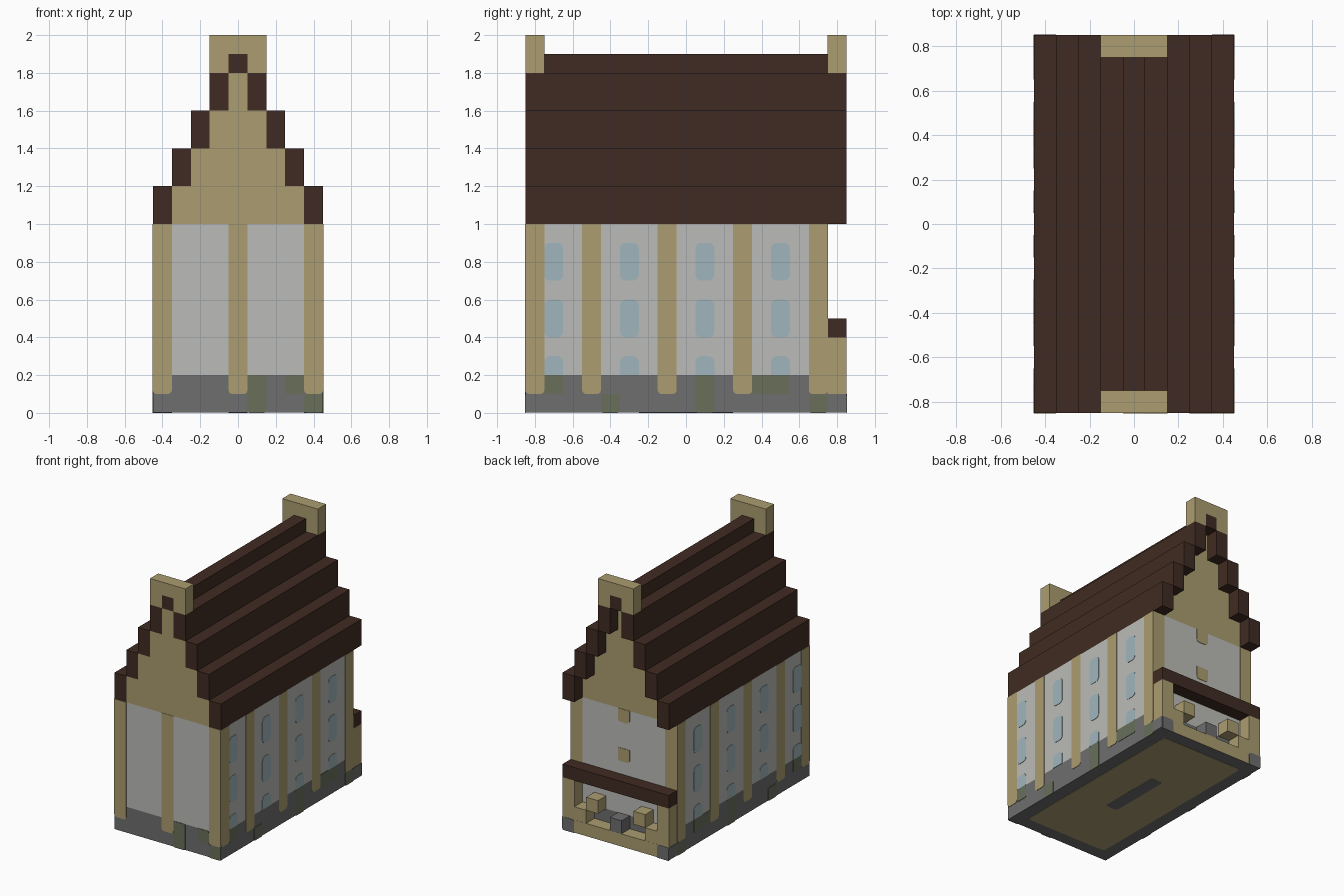
import bpy, bmesh, math
from mathutils import Vector

cube = bpy.data.objects.get("Cube")
if cube:
    bpy.data.objects.remove(cube, do_unlink=True)


def material(name, *rgb):
    m = bpy.data.materials.new(name)
    m.use_nodes = True
    m.diffuse_color = (*rgb, 1)
    m.node_tree.nodes["Principled BSDF"].inputs["Base Color"].default_value = (*rgb, 1)
    return m


SAND = material("sandstone", .407, .337, .162)
BROWN = material("brown_tile", .051, .024, .016)
WHITE = material("pale_plaster", .5, .5, .48)
GLASS = material("pale_blue_glass", .352, .468, .503)
GREY = material("grey_stone", .156, .156, .156)
MOSS = material("mossy_stone", .138, .159, .102)

W, D, WALL = .45, .85, .75      # half width, half depth, back wall position
T = .003                        # plate thickness


def finish(name, bm, mat):
    bmesh.ops.recalc_face_normals(bm, faces=bm.faces)
    mesh = bpy.data.meshes.new(name)
    bm.to_mesh(mesh)
    bm.free()
    mesh.materials.append(mat)
    obj = bpy.data.objects.new(name, mesh)
    bpy.context.collection.objects.link(obj)
    return obj


def boxes(name, mat, items, mirror=False):
    """Join boxes given as (x range, y range, z range), optionally mirrored in x."""
    bm = bmesh.new()
    for xs, ys, zs in items:
        for side in ((1, -1) if mirror else (1,)):
            made = bmesh.ops.create_cube(bm, size=1)["verts"]
            for v in made:
                v.co = Vector((side * xs[v.co.x > 0], ys[v.co.y > 0], zs[v.co.z > 0]))
    return finish(name, bm, mat)


def outline(u0, u1, z0, z1, low, high):
    """Rectangle with rounded lower and upper corners."""
    pts = []
    corners = ((u0, z0, low, 180), (u1, z0, low, 270), (u1, z1, high, 0), (u0, z1, high, 90))
    for u, z, r, start in corners:
        cu = u + (r if u == u0 else -r)
        cz = z + (r if z == z0 else -r)
        for k in range(4 if r else 1):
            a = math.radians(start + 30 * k)
            pts.append((cu + r * math.cos(a), cz + r * math.sin(a)))
    return pts


PLACE = {
    "front": lambda u, z, t: (u, -D - t, z),
    "back": lambda u, z, t: (u, WALL + t, z),
    "porch": lambda u, z, t: (u, D + t, z),
    "left": lambda u, z, t: (W + t, u, z),
    "right": lambda u, z, t: (-W - t, u, z),
    "under": lambda u, v, t: (u, v, T - t),
}


def plates(name, mat, face, rects, low=0, high=0, thick=T):
    bm = bmesh.new()
    for rect in rects:
        pts = outline(*rect, low, high)
        rings = [[bm.verts.new(PLACE[face](u, z, t)) for u, z in pts] for t in (0, thick)]
        for ring in rings:
            bm.faces.new(ring)
        for i in range(len(pts)):
            j = (i + 1) % len(pts)
            bm.faces.new((rings[0][i], rings[0][j], rings[1][j], rings[1][i]))
    return finish(name, bm, mat)


# Main block and its stone footing
boxes("footing_slab", GREY, [((-W, W), (-D, D), (T, .01))])
boxes("stone_plinth", GREY, [((-W, W), (-D, WALL), (.01, .2))])
boxes("plaster_walls", WHITE, [((-W, W), (-D, WALL), (.2, 1))])

# Stepped roof and the gable filling beneath it
steps = [(.35 - .1 * i, 1 + .2 * i) for i in range(4)]
boxes("roof_steps", BROWN, [((x, x + .1), (-D, D), (z, z + .2)) for x, z in steps], mirror=True)
boxes("roof_ridge", BROWN, [((-.05, .05), (-D, D), (1.8, 1.9))])
boxes("gable_wall", SAND, [((-x, x), (-D, WALL), (z, z + .2)) for x, z in steps])

# Gable caps wrapped round both ridge ends
for name, ys in (("front_cap", (-D, -WALL)), ("back_cap", (WALL, D))):
    boxes(name, SAND, [((.05, .15), ys, (1.8, 2)), ((0, .05), ys, (1.9, 2))], mirror=True)

# Pilasters
plates("front_pilasters", SAND, "front",
       [(x - .05, x + .05, .1, 1) for x in (-.4, 0, .4)], low=.02)
plates("back_pilasters", SAND, "back", [(x - .05, x + .05, .1, 1) for x in (-.4, .4)], low=.02)
plates("back_blocks", SAND, "back", [(-.05, .05, .9, 1), (-.05, .05, .6, .7)], low=.02)

# Side pilasters, windows and mossy stones, the same on both sides
bays = (-.7, -.3, .1, .5)
moss = [(-.75, -.65, .1, .2), (-.45, -.35, 0, .1), (.05, .15, 0, .2),
        (.35, .55, .1, .2), (.65, .75, 0, .1)]
for side in ("left", "right"):
    plates(side + "_pilasters", SAND, side,
           [(y - .05, y + .05, .1, 1) for y in (-.8, -.5, -.1, .3, .7)], low=.02)
    plates(side + "_windows", GLASS, side,
           [(y - .05, y + .05, z, z + .2) for y in bays for z in (.4, .7)], low=.03, high=.03)
    plates(side + "_low_windows", GLASS, side,
           [(y - .05, y + .05, .2, .3) for y in bays], high=.03)
    plates(side + "_moss", MOSS, side, moss, low=.012, high=.012)
    plates(side + "_porch_stone", GREY, side, [(WALL, D, .01, .1)])
plates("front_moss", MOSS, "front",
       [(.05, .15, 0, .2), (.25, .35, .1, .2), (.35, .45, 0, .1)], low=.012, high=.012)

# Back stall: frame, sill, goods and roof
stall = (WALL, D)
boxes("stall_frame", SAND, [((.35, W), stall, (.01, .4)), ((.25, .35), stall, (.1, .2)),
                            ((0, .35), stall, (.01, .1))], mirror=True)
boxes("stall_crates", SAND, [((.15, .25), stall, (.2, .3))], mirror=True)
boxes("stall_block", GREY, [((-.05, .05), stall, (.1, .2))])
boxes("stall_roof", BROWN, [((-W, W), stall, (.4, .5))])
plates("stall_corner_stones", GREY, "porch", [(.35, W, 0, .1), (-W, -.35, 0, .1)], high=.02)
plates("stall_foot", SAND, "porch", [(-.35, .35, T, .1)], thick=.001)

# Underside panel and slot
plates("under_panel", SAND, "under", [(-.35, .35, -WALL, WALL)], .03, .03, thick=.002)
plates("under_slot", GREY, "under", [(-.05, .05, -.25, .25)], .02, .02)
